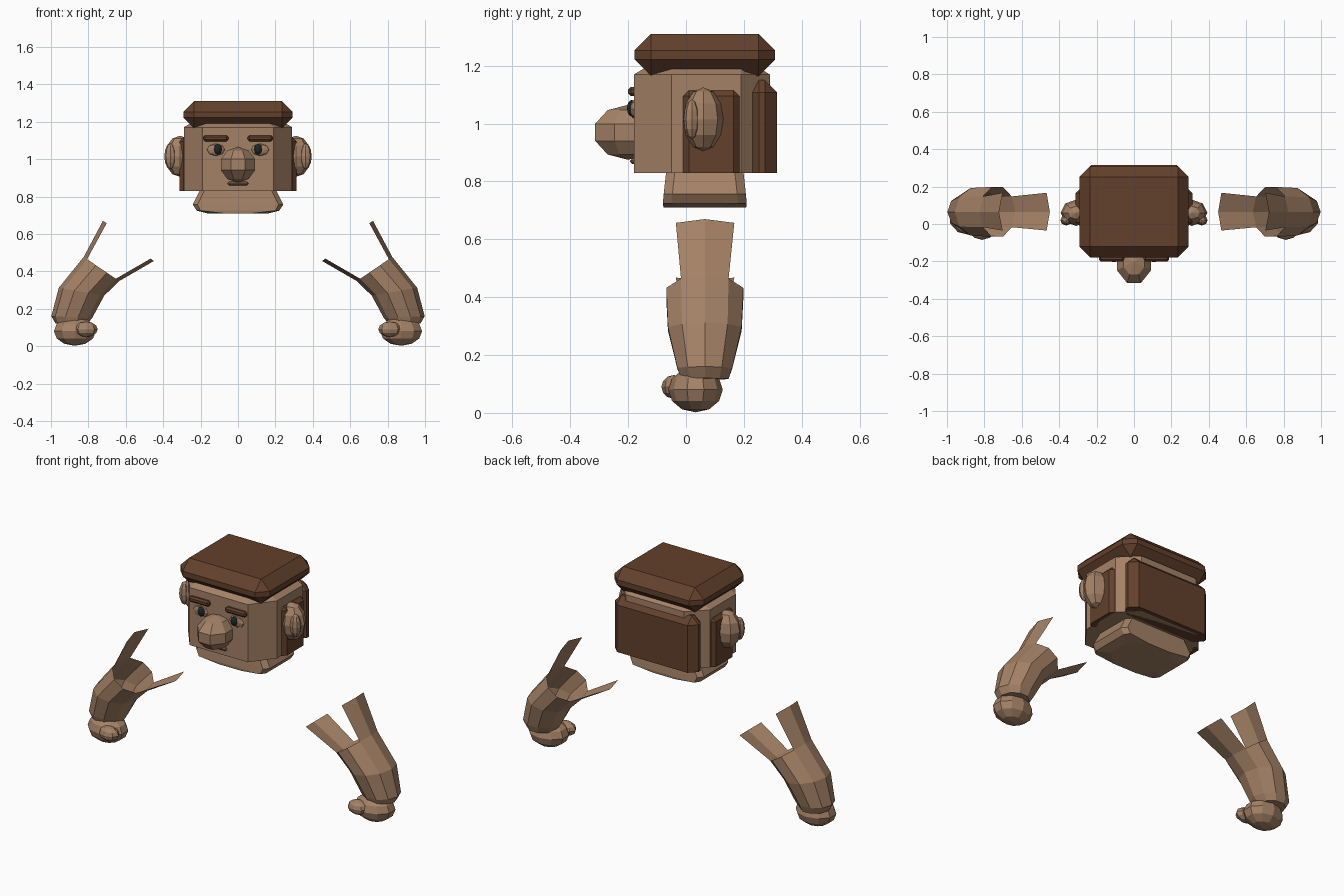
import bpy, bmesh, math
from mathutils import Vector

if "Cube" in bpy.data.objects:
    bpy.data.objects.remove(bpy.data.objects["Cube"])


def material(name, rgb):
    m = bpy.data.materials.new(name)
    m.diffuse_color = (*rgb, 1)
    m.use_nodes = True
    m.node_tree.nodes["Principled BSDF"].inputs["Base Color"].default_value = m.diffuse_color
    return m


SKIN = material("skin", (0.375, 0.222, 0.134))
HAIR = material("brown_hair", (0.125, 0.052, 0.025))
DARK = material("dark_eye", (0.012, 0.02, 0.022))
LIP = material("lip_brown", (0.25, 0.135, 0.08))


def finish(name, bm, mat, recalc=True):
    if recalc:
        bmesh.ops.recalc_face_normals(bm, faces=bm.faces)
    me = bpy.data.meshes.new(name)
    bm.to_mesh(me)
    bm.free()
    me.materials.append(mat)
    ob = bpy.data.objects.new(name, me)
    bpy.context.collection.objects.link(ob)
    return ob


def box(name, lo, hi, bevel, mat, flat_bottom=False):
    bm = bmesh.new()
    bmesh.ops.create_cube(bm, size=1)
    for v in bm.verts:
        v.co = [lo[i] + (v.co[i] + 0.5) * (hi[i] - lo[i]) for i in range(3)]
    edges = [e for e in bm.edges if not flat_bottom
             or max(v.co.z for v in e.verts) > lo[2] + 1e-4]
    bmesh.ops.bevel(bm, geom=edges, offset=bevel, segments=1,
                    affect='EDGES', profile=0.5)
    return finish(name, bm, mat)


def ball(name, centre, radii, mat, seg=8, rings=6, along_y=False, turn=0.0):
    bm = bmesh.new()
    bmesh.ops.create_uvsphere(bm, u_segments=seg, v_segments=rings, radius=1)
    c, s = math.cos(turn), math.sin(turn)
    for v in bm.verts:
        x, y, z = v.co
        p = (x, -z, y) if along_y else (c * x - s * y, s * x + c * y, z)
        v.co = [centre[i] + p[i] * radii[i] for i in range(3)]
    return finish(name, bm, mat)


def bridge(bm, a, b, closed=True):
    n = len(a)
    for i in range(n if closed else n - 1):
        j = (i + 1) % n
        bm.faces.new((a[i], a[j], b[j], b[i]))


def loft(name, rings, mat):
    """Closed skin over rings of points, capped at both ends."""
    bm = bmesh.new()
    loops = [[bm.verts.new(p) for p in r] for r in rings]
    for a, b in zip(loops, loops[1:]):
        bridge(bm, a, b)
    bm.faces.new(loops[0])
    bm.faces.new(loops[-1])
    return finish(name, bm, mat)


# Head: box with cut corners and a narrowing crown
def head_ring(z, inset):
    x1, x2 = 0.29 - inset, 0.19 - inset * 0.6
    y0, y1, y2, y3 = -0.18 + inset, -0.05, 0.19, 0.29 - inset
    return [(x2, y0, z), (x1, y1, z), (x1, y2, z), (x2, y3, z),
            (-x2, y3, z), (-x1, y2, z), (-x1, y1, z), (-x2, y0, z)]


loft("head", [head_ring(0.83, 0), head_ring(1.17, 0), head_ring(1.2, 0.05)], SKIN)


# Flared neck, broad at the sides
def neck_ring(z, rx, ry, cut_x, cut_y):
    x, y = rx - cut_x, ry - cut_y
    pts = [(x, -ry), (rx, -y), (rx, y), (x, ry), (-x, ry), (-rx, y), (-rx, -y), (-x, -ry)]
    return [(px, 0.065 + py, z) for px, py in pts]


loft("neck", [neck_ring(0.83, 0.205, 0.134, 0.025, 0.03),
              neck_ring(0.757, 0.242, 0.142, 0.025, 0.03),
              neck_ring(0.724, 0.22, 0.145, 0.02, 0.03),
              neck_ring(0.71, 0.165, 0.143, 0.09, 0.08)], SKIN)

# Hair: top slab and back slab
box("hair_top", (-0.292, -0.178, 1.165), (0.292, 0.308, 1.31), 0.057, HAIR)
box("hair_back", (-0.272, 0.21, 0.83), (0.272, 0.315, 1.15), 0.042, HAIR, True)

# Face
ball("nose", (0, -0.2, 0.97), (0.104, 0.13, 0.095), SKIN, rings=5, turn=math.pi / 8)
box("mouth", (-0.055, -0.193, 0.86), (0.055, -0.17, 0.88), 0.007, LIP)


# Arm: open sleeve whose inner and outer sides run on as thin strips
ARM = [((0.81, 0.115), (0.975, 0.12), 0.086), ((0.78, 0.15), (0.998, 0.16), 0.1),
       ((0.715, 0.27), (0.958, 0.312), 0.134), ((0.635, 0.348), (0.825, 0.477), 0.14)]


def arm_ring(inner, outer, half_y, n=10):
    a, b = Vector((inner[0], 0.065, inner[1])), Vector((outer[0], 0.065, outer[1]))
    mid, half = (a + b) / 2, (b - a) / 2
    return [mid + half * math.cos(t) + Vector((0, half_y * math.sin(t), 0))
            for t in (2 * math.pi * i / n for i in range(n))]


def arm(name, s):
    bm = bmesh.new()
    vert = lambda p: bm.verts.new((s * p[0], p[1], p[2]))
    loops = [[vert(p) for p in arm_ring(*r)] for r in ARM]
    for a, b in zip(loops, loops[1:]):
        bridge(bm, a, b)
    bm.faces.new(list(reversed(loops[0])))
    end = loops[-1]
    # Strips: three points of the sleeve's end joined to three tip points
    for base, mid, edge in (((9, 0, 1), (0.722, 0.67), (0.702, 0.657)),
                            ((4, 5, 6), (0.45, 0.455), (0.467, 0.468))):
        ys = (-0.035, 0.065, 0.167) if base[1] == 0 else (0.167, 0.065, -0.035)
        tip = [vert((q[0], y, q[1])) for q, y in zip((edge, mid, edge), ys)]
        bridge(bm, [end[i] for i in base], tip, closed=False)
    bm.normal_update()
    # Point the skin outwards
    f = max(bm.faces, key=lambda g: g.calc_center_median().y)
    if f.normal.y < 0:
        bmesh.ops.reverse_faces(bm, faces=bm.faces)
    finish(name, bm, SKIN, recalc=False)


for side, s in (("right", 1), ("left", -1)):
    xs = sorted((s * 0.26, s * 0.312))
    box(side + "_hair_side", (xs[0], -0.01, 0.83), (xs[1], 0.185, 1.115),
        0.02, HAIR, True)
    # Ear with a raised front rim
    ball(side + "_ear", (s * 0.31, 0.06, 1.015), (0.082, 0.07, 0.11), SKIN)
    ball(side + "_ear_rim", (s * 0.362, 0.02, 1.015), (0.032, 0.028, 0.068), SKIN)
    # Eye, eyelid and brow
    ball(side + "_eyelid", (s * 0.118, -0.178, 1.05), (0.05, 0.015, 0.034), SKIN,
         along_y=True)
    ball(side + "_eye", (s * 0.108, -0.187, 1.053), (0.023, 0.017, 0.029), DARK,
         along_y=True)
    bx = sorted((s * 0.052, s * 0.186))
    box(side + "_brow", (bx[0], -0.2, 1.095), (bx[1], -0.17, 1.127), 0.009, HAIR)
    # Arm, hand and thumb
    arm(side + "_arm", s)
    ball(side + "_hand", (s * 0.872, 0.033, 0.08), (0.118, 0.094, 0.078), SKIN, seg=10)
    ball(side + "_thumb", (s * 0.812, -0.042, 0.09), (0.062, 0.043, 0.041), SKIN)
